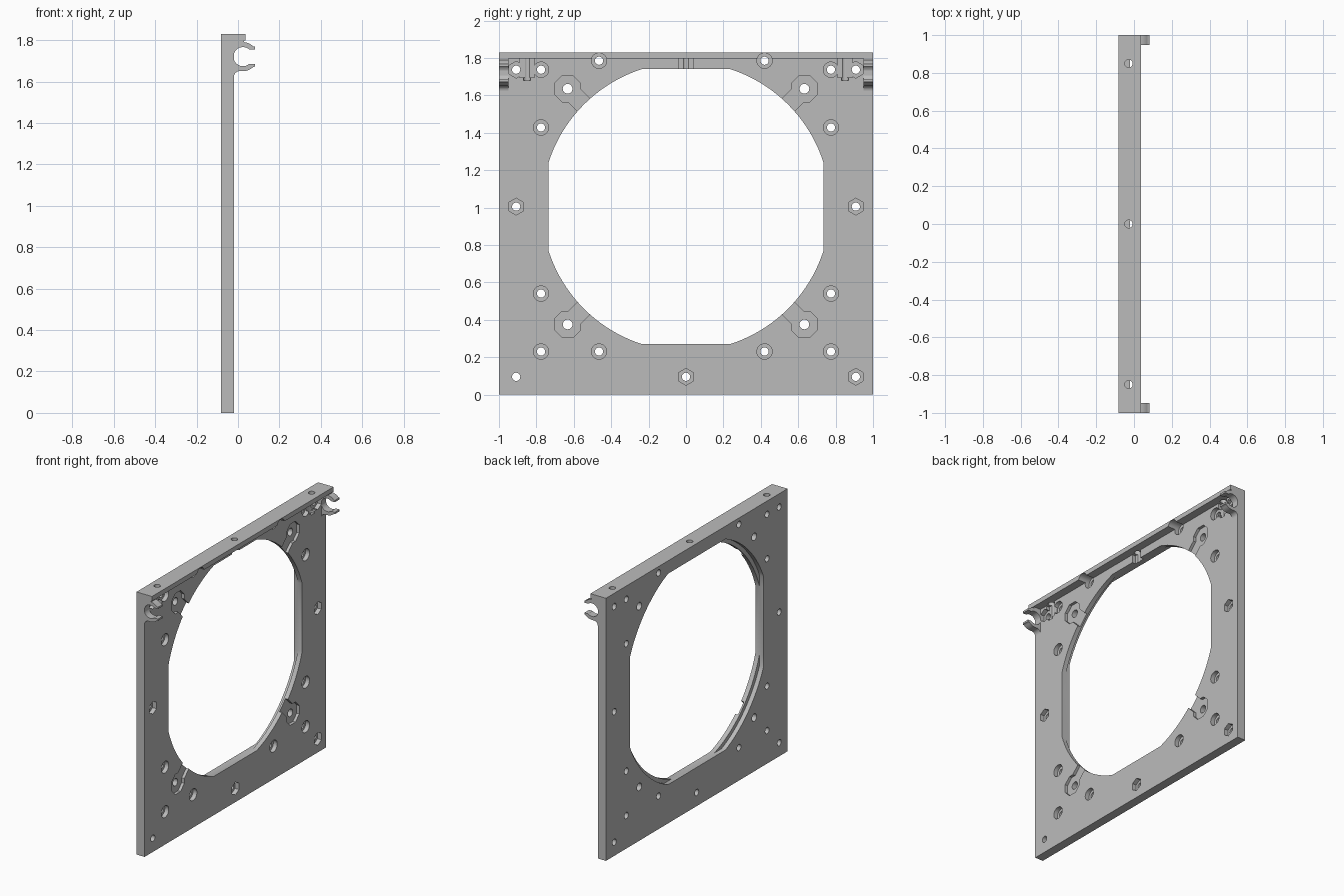
import bpy, bmesh
from math import cos, sin, acos, pi, radians

if "Cube" in bpy.data.objects:
    bpy.data.objects.remove(bpy.data.objects["Cube"], do_unlink=True)

BACK, FACE, LIP = -0.083, -0.02, 0.037     # depth planes along x
MID, TOP = 1.005, 1.83                     # opening centre height, top edge

grey = bpy.data.materials.new("plain grey")
grey.use_nodes = True
grey.diffuse_color = (0.5, 0.5, 0.5, 1)
grey.node_tree.nodes["Principled BSDF"].inputs["Base Color"].default_value = (0.5, 0.5, 0.5, 1)


def solid(name, prisms):
    """Object made of prisms: (2D outline, start, end, axis)."""
    bm = bmesh.new()
    for pts, a, b, axis in prisms:
        place = {"x": lambda p, d: (d, p[0], p[1]),
                 "y": lambda p, d: (p[0], d, p[1]),
                 "z": lambda p, d: (p[0], p[1], d)}[axis]
        low = [bm.verts.new(place(p, a)) for p in pts]
        high = [bm.verts.new(place(p, b)) for p in pts]
        bm.faces.new(low)
        bm.faces.new(high[::-1])
        n = len(pts)
        for i in range(n):
            j = (i + 1) % n
            bm.faces.new((low[j], low[i], high[i], high[j]))
    bmesh.ops.recalc_face_normals(bm, faces=bm.faces)
    me = bpy.data.meshes.new(name)
    bm.to_mesh(me)
    bm.free()
    me.materials.append(grey)
    ob = bpy.data.objects.new(name, me)
    bpy.context.collection.objects.link(ob)
    return ob


def arc(c, r, start, end, n):
    return [(c[0] + r * cos(radians(start + (end - start) * i / n)),
             c[1] + r * sin(radians(start + (end - start) * i / n))) for i in range(n + 1)]


def ngon(c, r, n, turn=0):
    return arc(c, r, turn, turn + 360, n)[:-1]


def box(u0, u1, v0, v1):
    return [(u0, v0), (u1, v0), (u1, v1), (u0, v1)]


def opening(r, flat=0.735):
    """Circle with its four sides cut flat."""
    a = acos(flat / r) * 180 / pi
    return [p for q in range(4) for p in arc((0, MID), r, q * 90 + a, q * 90 + 90 - a, 20)]


def activate(ob):
    bpy.ops.object.select_all(action="DESELECT")
    ob.select_set(True)
    bpy.context.view_layer.objects.active = ob


def cut(ob, name, prisms):
    cutter = solid(name, prisms)
    cutter.hide_render = True
    mod = ob.modifiers.new(name, "BOOLEAN")
    mod.operation, mod.solver, mod.object = "DIFFERENCE", "EXACT", cutter
    activate(ob)
    bpy.ops.object.modifier_apply(modifier=name)
    bpy.data.objects.remove(cutter, do_unlink=True)


# Square plate with a lip along the top
plate = solid("mounting_plate", [([(BACK, 0), (FACE, 0), (FACE, 1.797), (LIP, 1.797),
                                   (LIP, TOP), (BACK, TOP)], -1, 1, "y")])

# Central opening, slightly wider at the back
cut(plate, "opening_cut", [(opening(0.772), -0.2, 0.01, "x")])
cut(plate, "back_recess", [(opening(0.8), -0.2, -0.052, "x")])

# Screw and nut positions on the face
round_holes = [(s * 0.775, z) for s in (-1, 1) for z in (0.23, 0.54, 1.428, 1.737)]
round_holes += [(y, z) for y in (-0.465, 0.42) for z in (0.23, 1.785)]
hex_holes = [(s * 0.908, z) for s in (-1, 1) for z in (MID, 1.737)]
hex_holes += [(0, 0.095), (0.908, 0.095)]
fan_holes = [(sy * 0.633, MID + sz * 0.63) for sy in (-1, 1) for sz in (-1, 1)]

# Octagonal pockets with channels leading into the opening
cut(plate, "pocket_cut", [(ngon(c, 0.076, 8, 22.5), -0.04, 0.02, "x") for c in fan_holes])
channels = []
for y, z in fan_holes:
    sy, sz = (1 if y > 0 else -1), (1 if z > MID else -1)
    w, run = 0.033, 0.14
    channels.append(([(y - sy * w, z + sz * w), (y + sy * w, z - sz * w),
                      (y + sy * (w - run), z - sz * (w + run)),
                      (y - sy * (w + run), z + sz * (w - run))], -0.04, 0.02, "x"))
cut(plate, "channel_cut", channels)

# Counterbores, nut traps and through holes
cut(plate, "counterbore_cut",
    [(ngon(c, 0.041, 32), -0.05, 0.1, "x") for c in round_holes]
    + [(ngon(c, 0.045, 6, 90), -0.05, 0.1, "x") for c in hex_holes])
cut(plate, "through_cut",
    [(ngon(c, 0.022, 24), -0.2, 0.1, "x") for c in round_holes + hex_holes + [(-0.908, 0.095)]]
    + [(ngon(c, 0.026, 24), -0.2, 0.1, "x") for c in fan_holes])

# Nut slots under the lip and screw holes from the top edge
cut(plate, "nut_slot_cut",
    [(box(y - 0.04, y + 0.04, z, 1.797), -0.045, 0.02, "x")
     for y, z in ((-0.85, 1.695), (0, 1.72), (0.85, 1.695))])
cut(plate, "top_hole_cut", [(ngon((-0.028, y), 0.021, 24), 1.68, 1.9, "z")
                            for y in (-0.85, 0, 0.85)])

# Open snap clips at both upper corners
hub = (0.024, 1.72)
profile = ([(-0.03, 1.8), (0.03, 1.8)] + arc(hub, 0.07, 85, 46, 8)
           + [(0.083, 1.768), (0.083, 1.755)] + arc(hub, 0.046, 50, 310, 32)
           + [(0.083, 1.685), (0.083, 1.672)] + arc(hub, 0.07, -46, -90, 8)
           + arc((0.008, 1.622), 0.028, 90, 180, 8) + [(-0.03, 1.622)])
clips = [solid(side + "_clip", [(profile, min(a, b), max(a, b), "y")])
         for side, a, b in (("front", -1, -0.948), ("back", 0.948, 1))]

for ob in [plate] + clips:
    activate(ob)
    bpy.ops.object.shade_smooth_by_angle(angle=radians(30))
